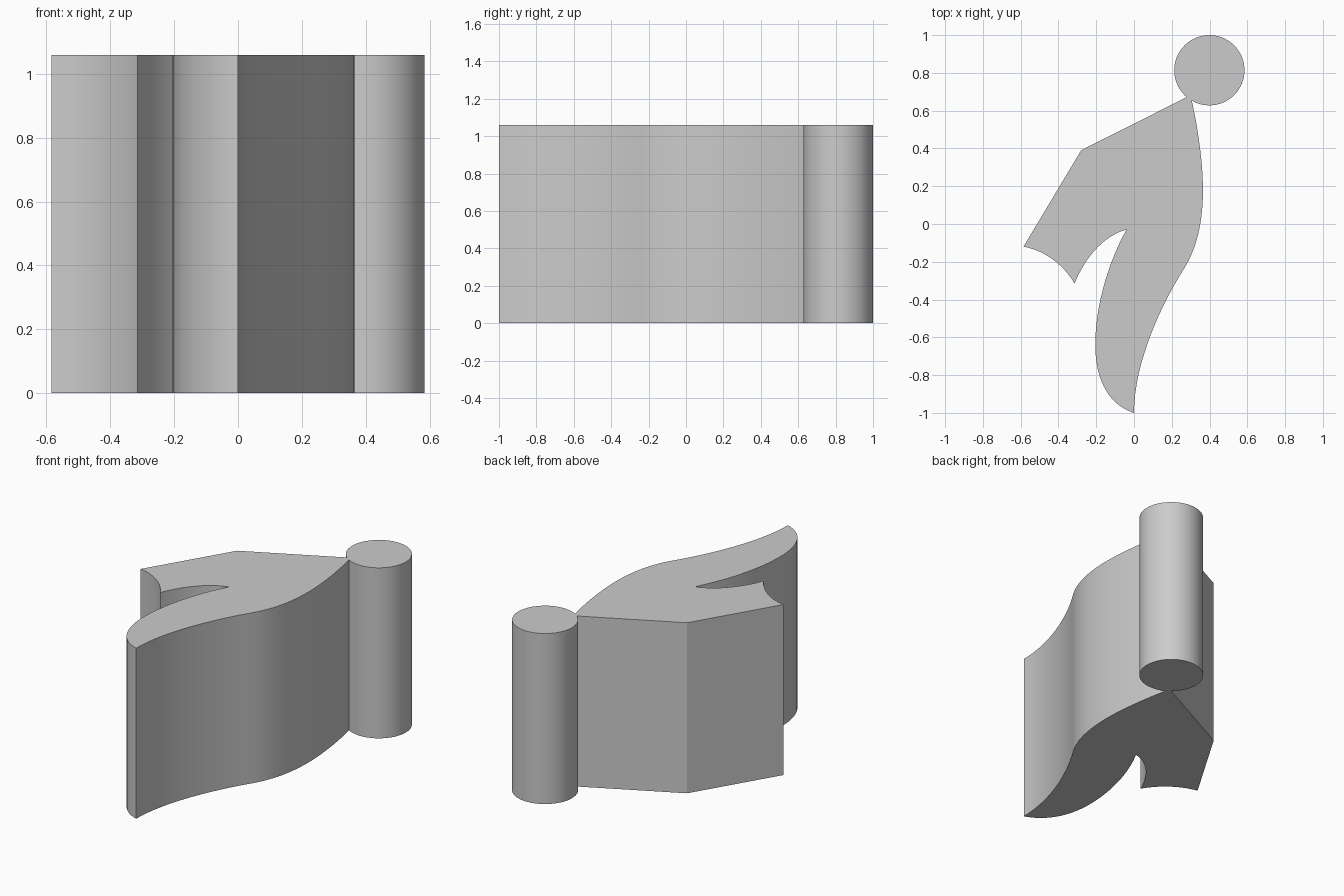
import bpy, bmesh
from mathutils import Vector
from mathutils.geometry import interpolate_bezier

HEIGHT = 1.06
STEPS = 16

cube = bpy.data.objects.get("Cube")
if cube:
    bpy.data.objects.remove(cube, do_unlink=True)

# One plain grey material
grey = bpy.data.materials.new("plain_grey")
grey.use_nodes = True
colour = (0.6, 0.6, 0.6, 1)
grey.diffuse_color = colour
grey.node_tree.nodes["Principled BSDF"].inputs["Base Color"].default_value = colour


def finish(obj):
    obj.data.materials.append(grey)
    bpy.ops.object.select_all(action='DESELECT')
    obj.select_set(True)
    bpy.context.view_layer.objects.active = obj
    bpy.ops.object.shade_smooth_by_angle(angle=0.4)


def extrude_outline(name, outline):
    bm = bmesh.new()
    base = bm.faces.new([bm.verts.new((x, y, 0)) for x, y in outline])
    result = bmesh.ops.extrude_face_region(bm, geom=[base], use_keep_orig=True)
    top = [v for v in result["geom"] if isinstance(v, bmesh.types.BMVert)]
    bmesh.ops.translate(bm, verts=top, vec=(0, 0, HEIGHT))
    bmesh.ops.recalc_face_normals(bm, faces=bm.faces)
    mesh = bpy.data.meshes.new(name)
    bm.to_mesh(mesh)
    bm.free()
    obj = bpy.data.objects.new(name, mesh)
    bpy.context.collection.objects.link(obj)
    finish(obj)


# Body outline: straight back edges, then curves (handle, handle, end)
outline = [(0.305, 0.655), (0.28, 0.672), (-0.28, 0.39), (-0.585, -0.12)]
curves = [
    ((-0.47, -0.14), (-0.37, -0.22), (-0.315, -0.315)),   # short leg end
    ((-0.26, -0.18), (-0.16, -0.06), (-0.04, -0.03)),     # notch, outer side
    ((-0.14, -0.21), (-0.205, -0.44), (-0.205, -0.64)),   # notch, inner side
    ((-0.205, -0.83), (-0.13, -0.96), (0, -1)),           # long leg tip
    ((0, -0.75), (0.13, -0.45), (0.26, -0.245)),          # long leg front
    ((0.34, -0.12), (0.365, 0.03), (0.365, 0.18)),        # belly
    ((0.365, 0.33), (0.335, 0.53), (0.305, 0.655)),       # chest
]
for h1, h2, end in curves:
    pts = interpolate_bezier(Vector(outline[-1]), Vector(h1), Vector(h2), Vector(end), STEPS)
    outline += [(p.x, p.y) for p in pts[1:]]
outline.pop()  # the last point closes onto the first
extrude_outline("body", outline)

# Round head column
bpy.ops.mesh.primitive_cylinder_add(vertices=64, radius=0.186, depth=HEIGHT,
                                    location=(0.399, 0.814, HEIGHT / 2))
head = bpy.context.object
head.name = "head"
finish(head)
